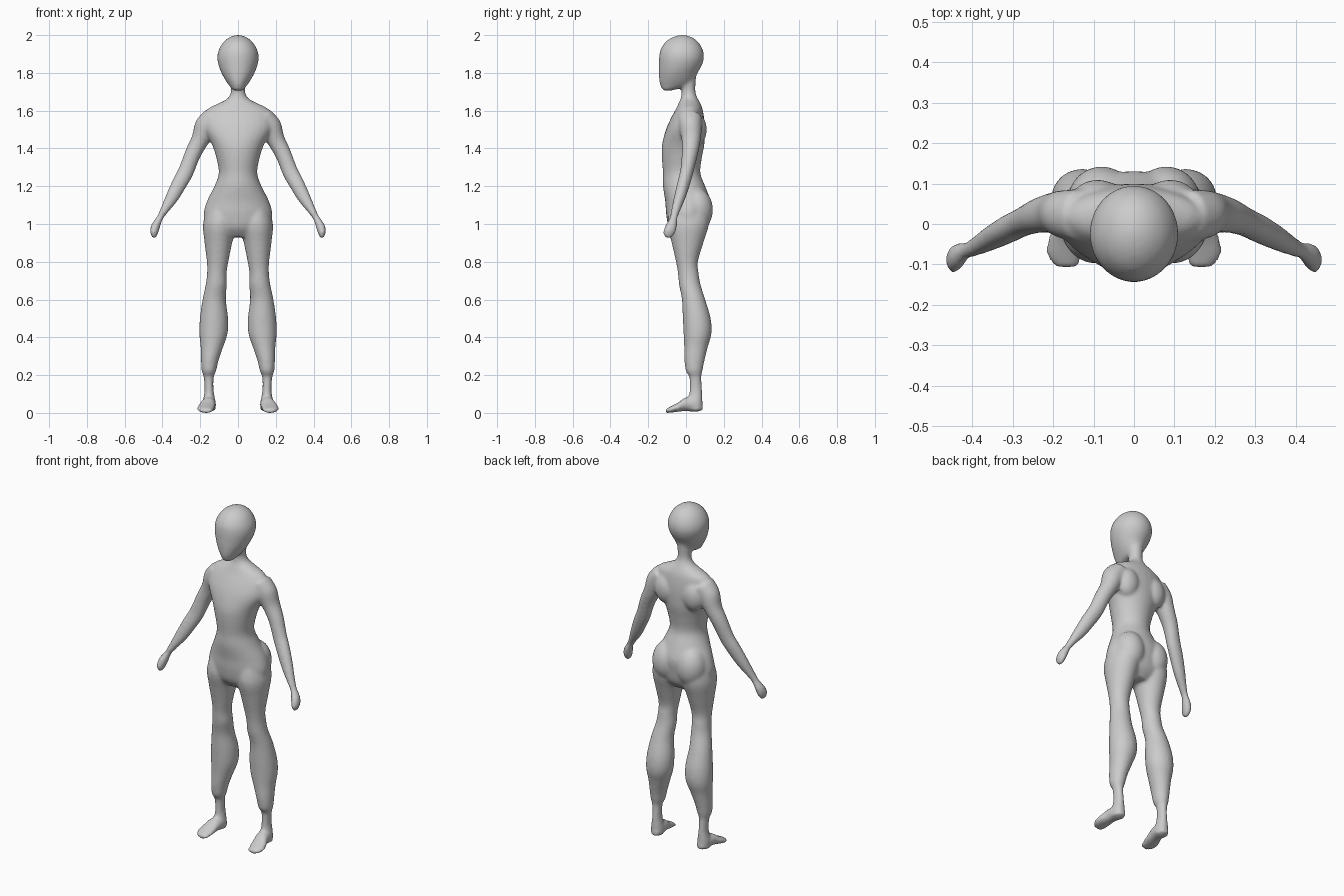
import bpy, bmesh
from math import cos, sin, pi
from mathutils import Vector, Matrix

bm = bmesh.new()
X, Y, Z = Vector((1, 0, 0)), Vector((0, 1, 0)), Vector((0, 0, 1))


def spline(rows, steps=4):
    """Catmull-Rom through section rows."""
    out = []
    for i in range(len(rows) - 1):
        p0, p1 = rows[max(i - 1, 0)], rows[i]
        p2, p3 = rows[i + 1], rows[min(i + 2, len(rows) - 1)]
        for s in range(steps):
            t = s / steps
            out.append([0.5 * (2 * b + (c - a) * t + (2 * a - 5 * b + 4 * c - d) * t * t
                               + (3 * b - a - 3 * c + d) * t ** 3)
                        for a, b, c, d in zip(p0, p1, p2, p3)])
    return out + [list(rows[-1])]


def loft(rows, u, v, side=1, n=28):
    """Closed tube through elliptical sections (x, y, z, ru, rv)."""
    rings = []
    for x, y, z, ru, rv in spline(rows):
        ring = []
        for k in range(n):
            a = 2 * pi * k / n
            p = Vector((x, y, z)) + u * (ru * cos(a)) + v * (rv * sin(a))
            ring.append(bm.verts.new((p.x * side, p.y, p.z)))
        rings.append(ring)
    for r0, r1 in zip(rings, rings[1:]):
        for k in range(n):
            bm.faces.new((r0[k], r0[(k + 1) % n], r1[(k + 1) % n], r1[k]))
    bm.faces.new(rings[0])
    bm.faces.new(rings[-1])


def ball(pos, size):
    m = Matrix.Translation(pos) @ Matrix.Diagonal((*size, 1))
    bmesh.ops.create_uvsphere(bm, u_segments=24, v_segments=16, radius=1, matrix=m)


# Head: z, centre y, half width, half depth
head = [(2.0, -.02, .015, .015), (1.987, -.02, .048, .055), (1.96, -.022, .08, .09),
        (1.92, -.023, .103, .113), (1.88, -.024, .11, .119), (1.84, -.03, .103, .114),
        (1.80, -.041, .088, .103), (1.76, -.05, .066, .092), (1.73, -.063, .045, .072),
        (1.712, -.09, .03, .035), (1.705, -.1, .015, .015)]
loft([(0, y, z, a, b) for z, y, a, b in head], X, Y)

# Neck and torso
torso = [(1.82, .01, .045, .05), (1.76, .01, .042, .042), (1.70, .013, .038, .037),
         (1.665, .017, .055, .045), (1.64, .018, .10, .057), (1.61, .017, .16, .07),
         (1.56, .008, .185, .088), (1.5, -.003, .18, .103), (1.42, -.015, .138, .112),
         (1.35, -.022, .115, .106), (1.27, -.023, .102, .099), (1.2, -.01, .125, .112),
         (1.12, .01, .165, .12), (1.05, .01, .182, .115), (.98, .01, .165, .1),
         (.93, .01, .10, .06)]
loft([(0, y, z, a, b) for z, y, a, b in torso], X, Y)

# Leg: z, centre x, centre y, half width, half depth
leg = [(1.1, .09, .02, .07, .1), (1.0, .097, .012, .088, .11), (.9, .104, .008, .073, .084),
       (.8, .108, .005, .057, .058), (.74, .112, .012, .052, .055),
       (.68, .115, .02, .056, .057), (.6, .126, .04, .062, .062),
       (.5, .127, .057, .075, .074), (.42, .13, .061, .075, .074),
       (.35, .138, .053, .06, .063), (.28, .149, .045, .047, .054),
       (.22, .154, .043, .038, .044), (.19, .155, .049, .027, .032),
       (.12, .153, .052, .024, .034), (.06, .153, .05, .034, .038),
       (.012, .153, .05, .034, .036)]

# Foot, heel to toe: x, y, z, half width, half height
foot = [(.15, .088, .03, .02, .018), (.152, .05, .042, .036, .037),
        (.158, 0, .046, .039, .037), (.168, -.04, .031, .046, .025),
        (.172, -.08, .018, .044, .017), (.165, -.108, .01, .028, .011)]

# Arm, shoulder to fingertips, sections tilted across the arm
arm = [(.13, .02, 1.57, .055, .065), (.172, .024, 1.51, .062, .06),
       (.204, .027, 1.44, .048, .05), (.24, .02, 1.37, .044, .043),
       (.275, .005, 1.28, .043, .036), (.31, -.012, 1.215, .041, .035),
       (.35, -.033, 1.14, .035, .031), (.393, -.056, 1.068, .022, .024),
       (.415, -.066, 1.03, .018, .021), (.437, -.08, .985, .025, .032),
       (.447, -.09, .95, .022, .031), (.45, -.093, .927, .01, .014)]

for s in (1, -1):
    loft([(x, y, z, a, b) for z, x, y, a, b in leg], X, Y, s)
    loft(foot, X, Z, s)
    loft(arm, Vector((.83, 0, .55)), Y, s)
    ball((s * .08, .055, 1.075), (.085, .088, .115))   # buttock
    ball((s * .09, .05, 1.5), (.07, .06, .09))         # shoulder blade

bmesh.ops.recalc_face_normals(bm, faces=bm.faces)
mesh = bpy.data.meshes.new("body")
bm.to_mesh(mesh)
bm.free()
body = bpy.data.objects.new("body", mesh)
bpy.context.collection.objects.link(body)

# Fuse the parts into one smooth skin
remesh = body.modifiers.new("fuse", 'REMESH')
remesh.mode = 'VOXEL'
remesh.voxel_size = 0.008
remesh.use_smooth_shade = True
smooth = body.modifiers.new("soften", 'SMOOTH')
smooth.factor = 0.5
smooth.iterations = 10
